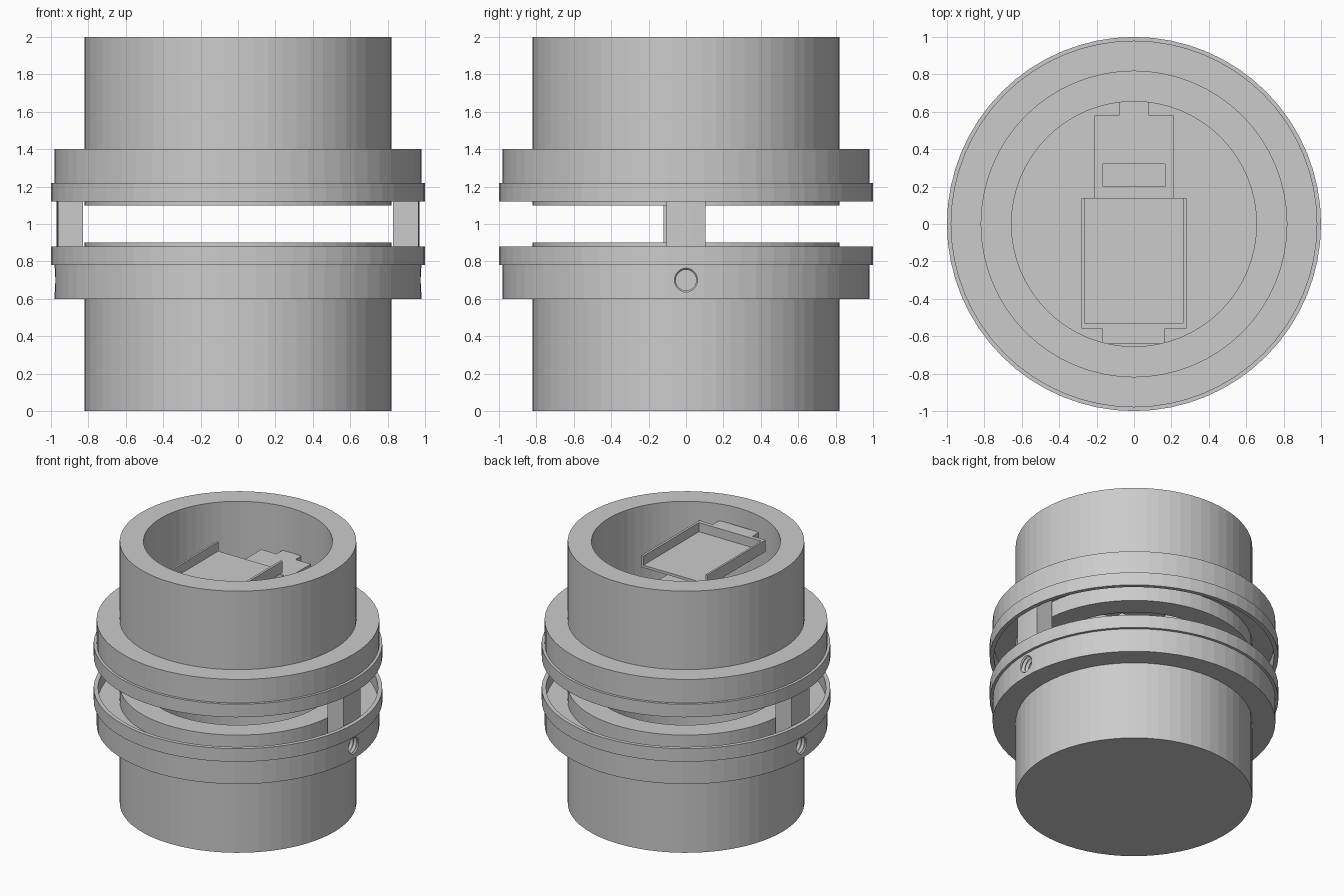
import bpy, bmesh, math
from mathutils import Matrix

if "Cube" in bpy.data.objects:
    bpy.data.objects.remove(bpy.data.objects["Cube"])

GREY = (0.6, 0.6, 0.6, 1)
grey = bpy.data.materials.new("plain grey")
grey.use_nodes = True
grey.diffuse_color = GREY
grey.node_tree.nodes["Principled BSDF"].inputs["Base Color"].default_value = GREY


def finish(name, bm):
    bmesh.ops.recalc_face_normals(bm, faces=bm.faces)
    mesh = bpy.data.meshes.new(name)
    bm.to_mesh(mesh)
    bm.free()
    mesh.materials.append(grey)
    obj = bpy.data.objects.new(name, mesh)
    bpy.context.collection.objects.link(obj)
    return obj


def lathe(name, profile, sides, matrix=Matrix()):
    """Spin a closed (radius, height) profile around z."""
    bm = bmesh.new()
    verts = [bm.verts.new((r, 0, z)) for r, z in profile]
    edges = [bm.edges.new((a, b)) for a, b in zip(verts, verts[1:] + verts[:1])]
    bmesh.ops.spin(bm, geom=verts + edges, cent=(0, 0, 0), axis=(0, 0, 1),
                   angle=2 * math.pi, steps=sides, use_duplicate=False)
    bmesh.ops.remove_doubles(bm, verts=bm.verts, dist=1e-4)
    # the profile edge lying on the axis is not part of the skin
    bmesh.ops.delete(bm, geom=[e for e in bm.edges if not e.link_faces], context="EDGES")
    bmesh.ops.transform(bm, matrix=matrix, verts=bm.verts)
    return finish(name, bm)


def box(name, x, y, z):
    bm = bmesh.new()
    bmesh.ops.create_cube(bm, size=1)
    for v in bm.verts:
        v.co = [lo + (c + 0.5) * (hi - lo) for c, (lo, hi) in zip(v.co, (x, y, z))]
    return finish(name, bm)


def cut(target, cutter):
    cutter.hide_render = True
    mod = target.modifiers.new("cut", "BOOLEAN")
    mod.operation = "DIFFERENCE"
    mod.solver = "EXACT"
    mod.object = cutter
    bpy.context.view_layer.objects.active = target
    bpy.ops.object.modifier_apply(modifier=mod.name)
    bpy.data.objects.remove(cutter)


# Outside of each half: tube, flange, thin raised lip and channel
OUT, BORE, SIDES = 0.82, 0.655, 64
shell = [(OUT, 0), (OUT, 0.6), (0.98, 0.6), (0.98, 0.78), (1, 0.78), (1, 0.88),
         (0.97, 0.88), (0.97, 0.78), (OUT, 0.78), (OUT, 0.9), (BORE, 0.9)]

lower_cup = lathe("lower_cup", [(0, 0)] + shell + [(BORE, 0.16), (0, 0.16)], SIDES)
upper_tube = lathe("upper_tube", [(r, 2 - z) for r, z in shell + [(BORE, 0)]], SIDES)

# Threaded screw holes through the lower flange
THREADS, PITCH = 6, 0.03
for side in (1, -1):
    thread = [(0, 0)]
    for i in range(THREADS):
        thread += [(0.055, i * PITCH), (0.07, (i + 0.5) * PITCH)]
    thread += [(0.07, 0.25), (0, 0.25)]
    place = Matrix.Translation((side * 0.82, 0, 0.7)) @ Matrix.Rotation(side * math.pi / 2, 4, "Y")
    cut(lower_cup, lathe("screw_cutter", thread, 24, place))


# Curved pillars standing in the channel between the halves
def pillar(name, side, y0, y1):
    bm = bmesh.new()
    ys = [y0 + (y1 - y0) * i / 6 for i in range(7)]
    outline = [(side * math.sqrt(0.97 ** 2 - y * y), y) for y in ys]
    outline += [(side * 0.83, y1), (side * 0.83, y0)]
    face = bm.faces.new([bm.verts.new((x, y, 0.78)) for x, y in outline])
    ext = bmesh.ops.extrude_face_region(bm, geom=[face])["geom"]
    bmesh.ops.translate(bm, vec=(0, 0, 0.44),
                        verts=[v for v in ext if isinstance(v, bmesh.types.BMVert)])
    return finish(name, bm)


pillar("left_pillar", 1, -0.105, 0.105)
pillar("right_pillar", -1, -0.12, 0.105)

# Open-ended tray inside the upper tube
box("tray_floor", (-0.28, 0.28), (-0.56, 0.14), (1.78, 1.8))
box("tray_left_wall", (0.262, 0.28), (-0.56, 0.14), (1.8, 1.87))
box("tray_right_wall", (-0.28, -0.265), (-0.56, 0.14), (1.8, 1.87))
box("tray_front_wall", (-0.265, 0.262), (-0.56, -0.53), (1.8, 1.87))
box("tray_tab", (-0.17, 0.165), (-0.64, -0.56), (1.8, 1.87))

# Lower block with a rectangular slot, held by a rear tab
block = box("slotted_block", (-0.21, 0.21), (-0.08, 0.58), (1.49, 1.66))
cut(block, box("slot_cutter", (-0.165, 0.165), (0.2, 0.32), (1.4, 1.7)))
box("block_tab", (-0.08, 0.08), (0.58, 0.66), (1.49, 1.66))
